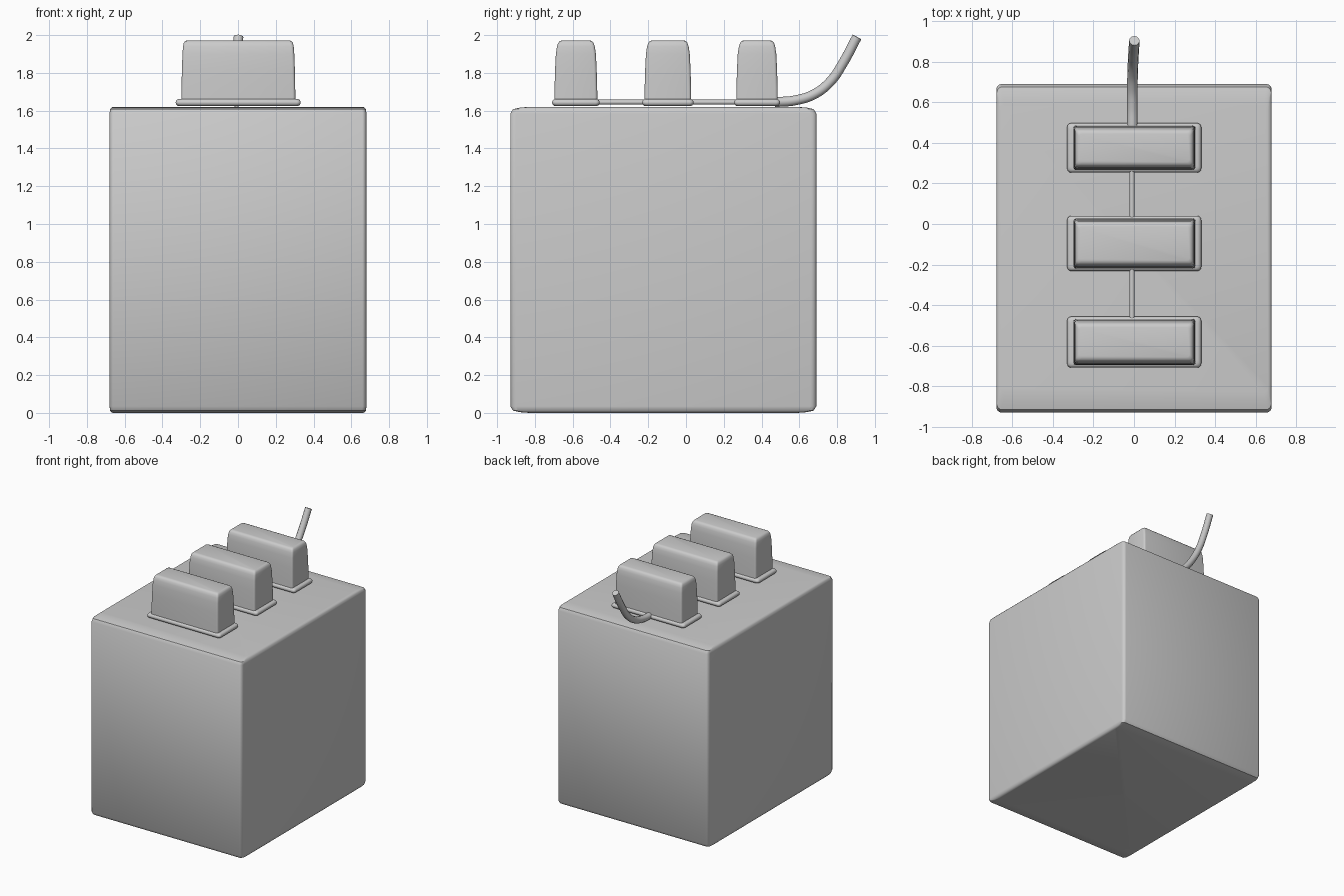
import bpy, bmesh, math

if "Cube" in bpy.data.objects:
    bpy.data.objects.remove(bpy.data.objects["Cube"])


def rounded_ring(bm, cx, cy, hx, hy, rx, ry, z, seg=4):
    """One horizontal rounded-rectangle loop of vertices."""
    ring = []
    for q, (sx, sy) in enumerate([(1, 1), (-1, 1), (-1, -1), (1, -1)]):
        for i in range(seg + 1):
            a = math.pi / 2 * (q + i / seg)
            ring.append(bm.verts.new((cx + sx * (hx - rx) + rx * math.cos(a),
                                      cy + sy * (hy - ry) + ry * math.sin(a), z)))
    return ring


def loft(name, cx, cy, hx, hy, rx, ry, levels):
    """Stack rounded rectangles; levels are (z, x inset, y inset)."""
    bm = bmesh.new()
    rings = [rounded_ring(bm, cx, cy, hx - ix, hy - iy, rx, ry, z) for z, ix, iy in levels]
    n = len(rings[0])
    for a, b in zip(rings, rings[1:]):
        for i in range(n):
            j = (i + 1) % n
            bm.faces.new((a[i], a[j], b[j], b[i]))
    bm.faces.new(rings[0][::-1])
    bm.faces.new(rings[-1])
    bmesh.ops.recalc_face_normals(bm, faces=bm.faces)
    mesh = bpy.data.meshes.new(name)
    bm.to_mesh(mesh)
    bm.free()
    ob = bpy.data.objects.new(name, mesh)
    bpy.context.collection.objects.link(ob)
    smooth(ob)
    return ob


def smooth(ob):
    bpy.ops.object.select_all(action='DESELECT')
    ob.select_set(True)
    bpy.context.view_layer.objects.active = ob
    bpy.ops.object.shade_smooth_by_angle(angle=math.radians(40))


def cable(name, points, radius):
    """Round cable through the given points, with closed ends."""
    cu = bpy.data.curves.new(name, 'CURVE')
    cu.dimensions = '3D'
    cu.bevel_depth = radius
    cu.bevel_resolution = 4
    cu.use_fill_caps = True
    cu.resolution_u = 8
    sp = cu.splines.new('BEZIER')
    sp.bezier_points.add(len(points) - 1)
    for bp, p in zip(sp.bezier_points, points):
        bp.co = p
        bp.handle_left_type = bp.handle_right_type = 'AUTO'
    ob = bpy.data.objects.new(name, cu)
    bpy.context.collection.objects.link(ob)


# Main block with softly rolled top and bottom edges
H = 1.62
edge = [(0, 0.018, 0.10), (0.004, 0.010, 0.05), (0.012, 0.003, 0.014), (0.035, 0, 0)]
loft("body", 0, -0.12, 0.68, 0.81, 0.022, 0.03,
     edge + [(H - z, ix, iy) for z, ix, iy in reversed(edge)])

# Three caps, each standing on a rolled flange
for k, (cy, hy) in enumerate([(-0.583, 0.114), (-0.096, 0.124), (0.376, 0.110)]):
    loft(f"cap_{k + 1}", 0.002, cy, 0.302, hy, 0.015, 0.015,
         [(1.63, 0, 0), (1.72, 0.001, 0.001), (1.82, 0.003, 0.004), (1.90, 0.006, 0.008),
          (1.94, 0.009, 0.014), (1.958, 0.013, 0.020), (1.968, 0.020, 0.028), (1.972, 0.030, 0.040)])
    r, zc = 0.019, 1.643
    roll = []
    for i in range(9):
        a = -math.pi / 2 + math.pi * i / 8
        inset = r * (1 - math.cos(a))
        roll.append((zc + r * math.sin(a), inset, inset))
    loft(f"flange_{k + 1}", 0.001, cy, 0.331, hy + 0.012, 0.02, 0.02, roll)

# Thin cable linking the caps
cable("link_cable", [(-0.01, -0.58, 1.645), (-0.01, 0.38, 1.645)], 0.013)

# Thick tail cable curling up at the back
cable("tail_cable", [(-0.008, 0.47, 1.645), (-0.008, 0.58, 1.655), (-0.008, 0.68, 1.688),
                     (-0.006, 0.765, 1.755), (-0.003, 0.83, 1.85), (0.002, 0.905, 1.99)], 0.026)
